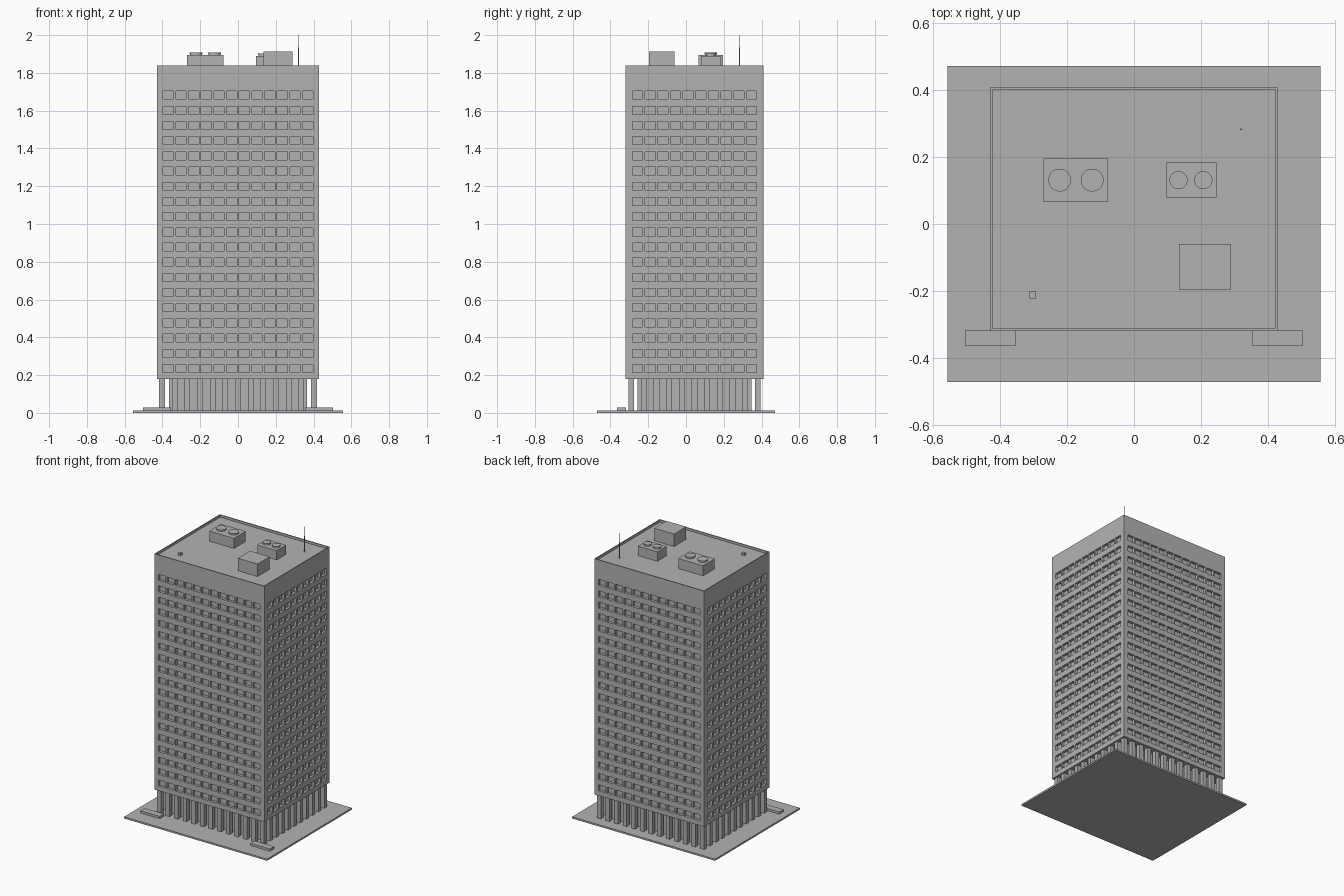
import bpy, bmesh
from mathutils import Vector

cube = bpy.data.objects.get("Cube")
if cube:
    bpy.data.objects.remove(cube, do_unlink=True)

concrete = bpy.data.materials.new("grey_concrete")
concrete.use_nodes = True
GREY = (0.45, 0.45, 0.45, 1)
concrete.diffuse_color = GREY
concrete.node_tree.nodes["Principled BSDF"].inputs["Base Color"].default_value = GREY


def finish(name, bm):
    bmesh.ops.recalc_face_normals(bm, faces=bm.faces[:])
    mesh = bpy.data.meshes.new(name)
    bm.to_mesh(mesh)
    bm.free()
    mesh.materials.append(concrete)
    obj = bpy.data.objects.new(name, mesh)
    bpy.context.collection.objects.link(obj)
    return obj


def add_box(bm, lo, hi):
    lo, hi = Vector(lo), Vector(hi)
    verts = bmesh.ops.create_cube(bm, size=1)["verts"]
    for v in verts:
        v.co = (lo + hi) / 2 + v.co * (hi - lo)


def box(name, lo, hi):
    bm = bmesh.new()
    add_box(bm, lo, hi)
    return finish(name, bm)


def cylinder(name, x, y, z0, z1, r, r_top=None, sides=32):
    bm = bmesh.new()
    bmesh.ops.create_cone(bm, cap_ends=True, segments=sides, radius1=r,
                          radius2=r if r_top is None else r_top, depth=z1 - z0)
    bmesh.ops.translate(bm, verts=bm.verts[:], vec=(x, y, (z0 + z1) / 2))
    obj = finish(name, bm)
    bpy.ops.object.select_all(action="DESELECT")
    obj.select_set(True)
    bpy.context.view_layer.objects.active = obj
    bpy.ops.object.shade_smooth_by_angle()
    return obj


# Main dimensions
HX, HY, CY = 0.428, 0.364, 0.045
SLAB, SOFFIT, TOP, ROOF = 0.012, 0.18, 1.84, 1.824
PITCH, ROW_PITCH, ROWS = 0.067, 0.0804, 19
WIN_W, WIN_H, RECESS = 0.055, 0.042, 0.018
COLS_X, COLS_Y = 12, 10


def cuts(start, end, first, step, count, size):
    """Grid lines: both ends plus the two sides of every window."""
    lines = [start]
    for i in range(count):
        c = first + i * step
        lines += [c - size / 2, c + size / 2]
    return lines + [end]


# Tower shell: four window grids joined at the corners
bm = bmesh.new()
windows = []
zs = cuts(SOFFIT, TOP, 0.235, ROW_PITCH, ROWS, WIN_H)


def wall(half, count, place):
    us = cuts(-half, half, -(count - 1) / 2 * PITCH, PITCH, count, WIN_W)
    grid = [[bm.verts.new(place(u, z)) for u in us] for z in zs]
    for j in range(len(zs) - 1):
        for i in range(len(us) - 1):
            f = bm.faces.new((grid[j][i], grid[j][i + 1],
                              grid[j + 1][i + 1], grid[j + 1][i]))
            if i % 2 and j % 2:
                windows.append(f)


for s in (-1, 1):
    wall(HX, COLS_X, lambda u, z: (-s * u, CY + s * HY, z))
    wall(HY, COLS_Y, lambda u, z: (s * HX, CY + s * u, z))
bmesh.ops.remove_doubles(bm, verts=bm.verts[:], dist=0.0001)

# Recessed window panes
for f in bmesh.ops.extrude_discrete_faces(bm, faces=windows)["faces"]:
    f.normal_update()
    bmesh.ops.translate(bm, verts=f.verts[:], vec=f.normal * -RECESS)

# Soffit, and a sunken roof behind a thin parapet
rim = [e for e in bm.edges if e.is_boundary]
for z in (SOFFIT, TOP):
    loop = [e for e in rim if abs(e.verts[0].co.z - z) < 0.001]
    bmesh.ops.contextual_create(bm, geom=loop)
bm.normal_update()
lid = max(bm.faces, key=lambda f: f.calc_center_median().z)
bmesh.ops.inset_region(bm, faces=[lid], thickness=0.007, use_even_offset=True)
well = bmesh.ops.extrude_discrete_faces(bm, faces=[lid])["faces"][0]
bmesh.ops.translate(bm, verts=well.verts[:], vec=(0, 0, ROOF - TOP))
finish("tower", bm)

# Ground slab, lobby core and front planters
box("ground_slab", (-0.557, -0.472, 0), (0.557, 0.472, SLAB))
IN = 0.062
box("lobby_core", (IN - HX, CY - HY + IN, SLAB), (HX - IN, CY + HY - IN, SOFFIT))
for side, s in (("left", 1), ("right", -1)):
    xs = sorted((s * 0.354, s * 0.504))
    box(side + "_planter", (xs[0], -0.365, SLAB), (xs[1], -0.318, 0.028))

# Colonnade around the perimeter, one pillar on each window joint
bm = bmesh.new()
W = 0.015
for i in range(COLS_X + 1):
    for j in range(COLS_Y + 1):
        if i in (0, COLS_X) or j in (0, COLS_Y):
            x = (i - COLS_X / 2) * PITCH
            y = CY + (j - COLS_Y / 2) * PITCH
            add_box(bm, (x - W, y - W, SLAB), (x + W, y + W, SOFFIT))
finish("colonnade", bm)


# Rooftop cooling units with round fans
def cooling_unit(name, lo, hi, top, fan_xs, r):
    box(name, (*lo, ROOF), (*hi, top))
    y = (lo[1] + hi[1]) / 2
    for n, x in enumerate(fan_xs, 1):
        cylinder(f"{name}_fan_{n}", x, y, top, top + 0.006, r * 0.92)
        cylinder(f"{name}_fan_cap_{n}", x, y, top + 0.006, top + 0.012, r)


cooling_unit("large_cooling_unit", (-0.27, 0.066), (-0.077, 0.196), 1.895,
             (-0.222, -0.125), 0.034)
cooling_unit("small_cooling_unit", (0.095, 0.079), (0.246, 0.183), 1.89,
             (0.133, 0.207), 0.027)

# Stair house, roof vent and aerial
box("stair_house", (0.135, -0.195, ROOF), (0.289, -0.06, 1.912))
box("roof_vent", (-0.313, -0.223, ROOF), (-0.292, -0.202, TOP))
cylinder("aerial_base", 0.32, 0.283, ROOF, 1.935, 0.003, sides=8)
cylinder("aerial_tip", 0.32, 0.283, 1.935, 2.0, 0.0015, sides=8)
